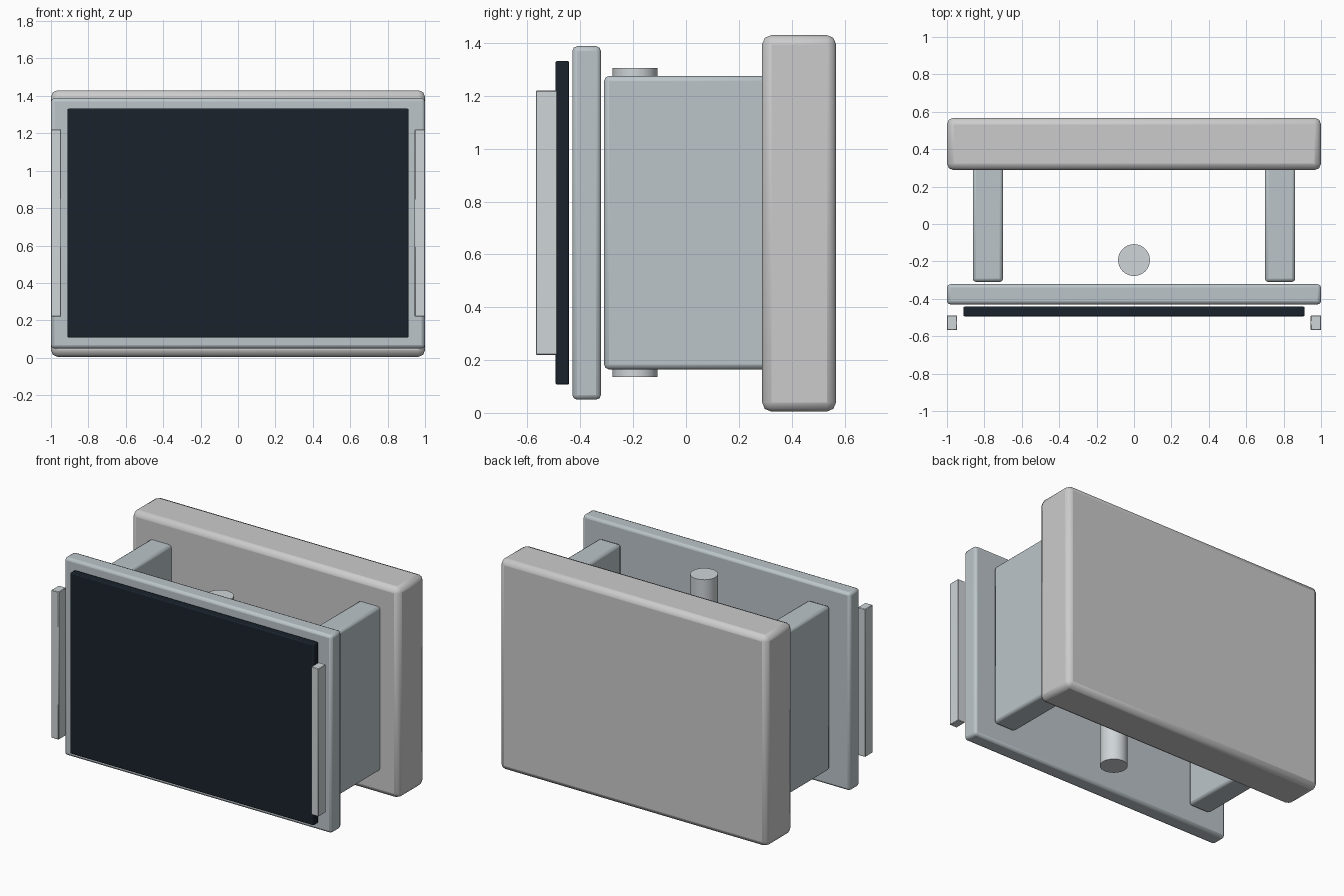
import bpy
from math import radians

if "Cube" in bpy.data.objects:
    bpy.data.objects.remove(bpy.data.objects["Cube"])


def finish(ob, name, bevel=0, segments=2, color=None):
    ob.name = name
    bpy.ops.object.transform_apply(location=False, rotation=False, scale=True)
    if bevel:
        mod = ob.modifiers.new("Bevel", 'BEVEL')
        mod.width = bevel
        mod.segments = segments
        mod.limit_method = 'ANGLE'
    bpy.ops.object.shade_smooth_by_angle(angle=radians(30))
    if color:
        mat = bpy.data.materials.new(name + "_color")
        mat.diffuse_color = color
        mat.use_nodes = True
        mat.node_tree.nodes["Principled BSDF"].inputs["Base Color"].default_value = mat.diffuse_color
        ob.data.materials.append(mat)
    return ob


def box(name, x, y, z, bevel=0, segments=2, color=None):
    """Box from (min, max) ranges on each axis."""
    spans = (x, y, z)
    bpy.ops.mesh.primitive_cube_add(size=1, location=[(a + b) / 2 for a, b in spans])
    ob = bpy.context.object
    ob.scale = [b - a for a, b in spans]
    return finish(ob, name, bevel, segments, color)


GREY = (0.56, 0.56, 0.57, 1)
BLUE_GREY = (0.50, 0.56, 0.59, 1)
DARK = (0.01, 0.016, 0.025, 1)
SILVER = (0.62, 0.66, 0.68, 1)

# Thick rear housing
box("rear_housing", (-1, 1), (0.288, 0.568), (0.005, 1.43), 0.035, 2, GREY)

# Front frame and dark screen panel floating ahead of it
box("front_frame", (-1, 1), (-0.43, -0.322), (0.05, 1.388), 0.018, 2, BLUE_GREY)
box("screen", (-0.912, 0.912), (-0.494, -0.442), (0.107, 1.332), 0.007, 2, DARK)

# Side walls and slim front handles, one of each per side
for side, s in (("left", -1), ("right", 1)):
    box(side + "_wall", sorted((s * 0.70, s * 0.862)), (-0.31, 0.31),
        (0.165, 1.275), 0.018, 2, BLUE_GREY)
    box(side + "_handle", sorted((s * 0.945, s * 1.0)), (-0.568, -0.488),
        (0.22, 1.22), 0.003, 1, SILVER)

# Central vertical post
bpy.ops.mesh.primitive_cylinder_add(vertices=48, radius=0.085, depth=1.17,
                                    location=(0, -0.193, 0.72))
finish(bpy.context.object, "centre_post", color=SILVER)
